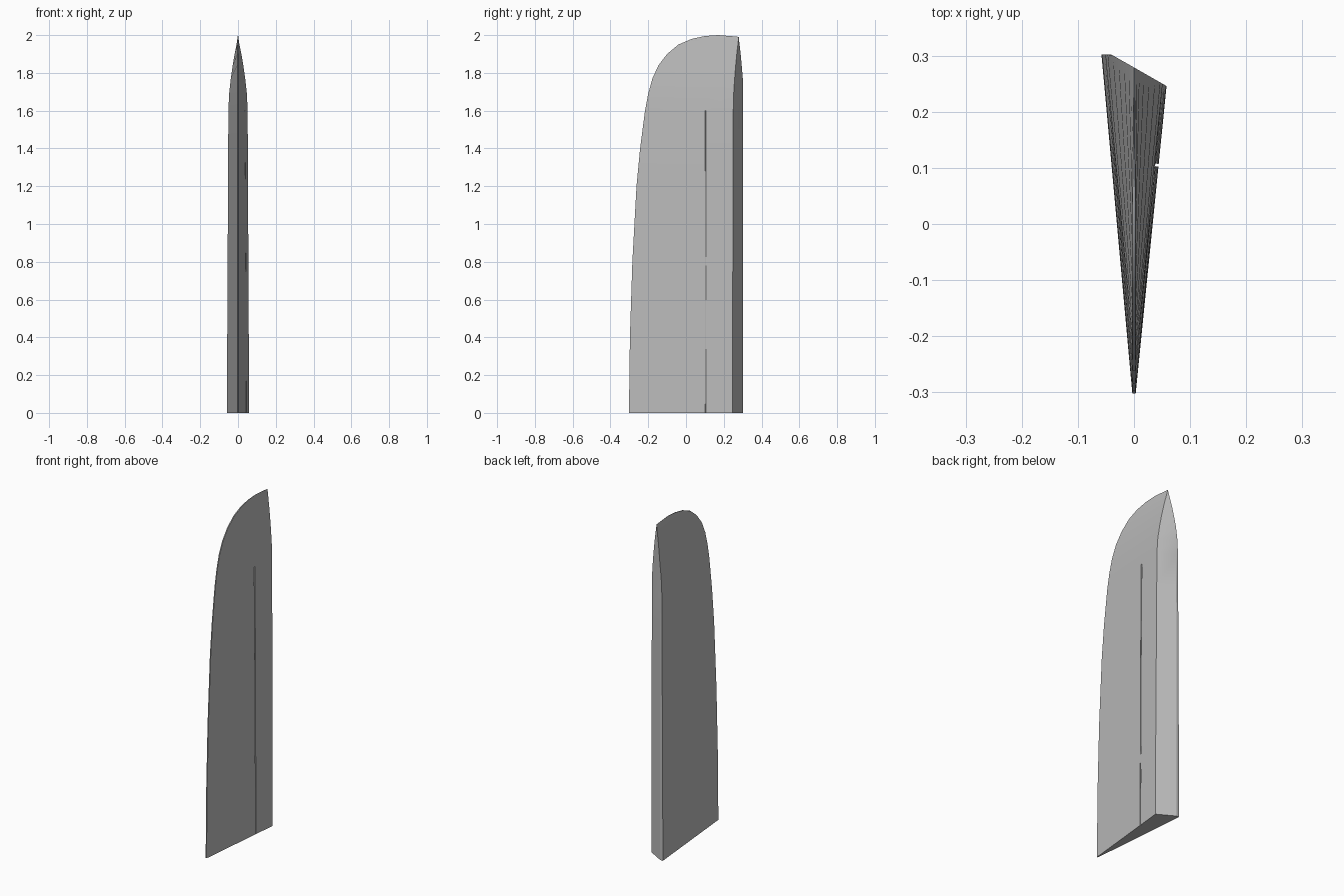
import bpy, bmesh
from mathutils import Vector

cube = bpy.data.objects.get("Cube")
if cube:
    bpy.data.objects.remove(cube)

grey = bpy.data.materials.new("plain grey")
grey.use_nodes = True
colour = (0.5, 0.5, 0.5, 1)
grey.diffuse_color = colour
grey.node_tree.nodes["Principled BSDF"].inputs["Base Color"].default_value = colour

# Stations up the fin: leading edge y, leading edge z, back half width, back z
STATIONS = [
    (-0.302, 0, 0.058, 0), (-0.297, 0.4, 0.057, 0.4), (-0.284, 0.8, 0.055, 0.8),
    (-0.262, 1.2, 0.053, 1.2), (-0.243, 1.4, 0.052, 1.4), (-0.217, 1.6, 0.051, 1.6),
    (-0.2, 1.69, 0.047, 1.69), (-0.178, 1.77, 0.038, 1.77), (-0.146, 1.84, 0.028, 1.84),
    (-0.1, 1.9, 0.018, 1.9), (-0.04, 1.95, 0.01, 1.94), (0.03, 1.98, 0.006, 1.96),
    (0.1, 1.995, 0.003, 1.975), (0.17, 2, 0.0015, 1.983), (0.27, 1.992, 0.0004, 1.99),
]
BLUNT = 0.003


def back_y(x):
    """Slanted trailing face, squared off at its rearmost corner."""
    return min(0.302, 0.279 - 0.57 * x)


def ring(station):
    front_y, front_z, half, back_z = station
    nose = min(BLUNT, half * 0.5)
    inner = -min(half * 0.75, 0.04)
    pts = [(-nose, front_y, front_z), (nose, front_y, front_z)]
    pts += [(x, back_y(x), back_z) for x in (half, inner, -half)]
    return pts


# Lofted wedge-shaped fin
bm = bmesh.new()
rings = [[bm.verts.new(p) for p in ring(s)] for s in STATIONS]
for low, high in zip(rings, rings[1:]):
    for i in range(5):
        j = (i + 1) % 5
        bm.faces.new((low[i], low[j], high[j], high[i]))
bm.faces.new(rings[0][::-1])
bm.faces.new(rings[-1])
bmesh.ops.recalc_face_normals(bm, faces=bm.faces)
mesh = bpy.data.meshes.new("fin")
bm.to_mesh(mesh)
bm.free()
mesh.materials.append(grey)
fin = bpy.data.objects.new("fin", mesh)
bpy.context.collection.objects.link(fin)

# Thin channel running up one side, open at the base
start, end = Vector((0.0415, 0.105, -0.02)), Vector((0.0345, 0.105, 1.6))
axis = end - start
bpy.ops.mesh.primitive_cylinder_add(vertices=10, radius=0.004, depth=axis.length,
                                    location=(start + end) / 2)
cutter = bpy.context.object
cutter.name = "channel_cutter"
cutter.rotation_euler = axis.to_track_quat('Z', 'Y').to_euler()
cutter.data.materials.append(grey)
cutter.hide_render = True
cutter.display_type = 'WIRE'
cutter.hide_set(True)
cut = fin.modifiers.new("channel", 'BOOLEAN')
cut.object = cutter
cut.operation = 'DIFFERENCE'
cut.solver = 'EXACT'

# Smooth curves with crisp corners
bpy.ops.object.select_all(action='DESELECT')
fin.select_set(True)
bpy.context.view_layer.objects.active = fin
bpy.ops.object.modifier_apply(modifier=cut.name)
bpy.data.objects.remove(cutter)
bpy.ops.object.shade_smooth_by_angle(angle=0.4)
